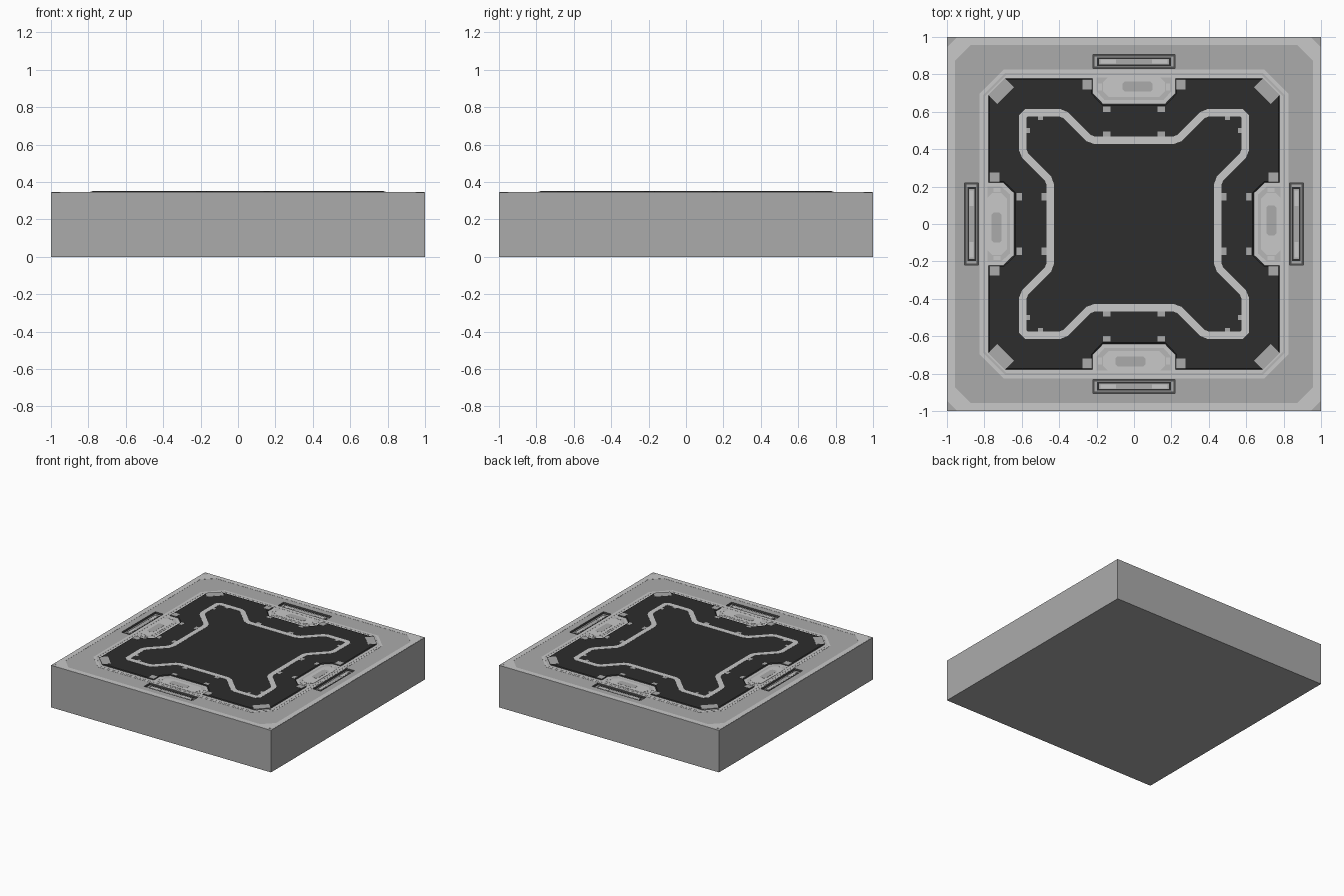
import bpy, bmesh
from mathutils import Vector

if "Cube" in bpy.data.objects:
    bpy.data.objects.remove(bpy.data.objects["Cube"])


def material(name, v):
    m = bpy.data.materials.new(name)
    m.diffuse_color = (v, v, v, 1)
    m.use_nodes = True
    m.node_tree.nodes["Principled BSDF"].inputs["Base Color"].default_value = m.diffuse_color
    return m


MID = material("mid grey", 0.41)
LIGHT = material("light grey", 0.58)
PALE = material("soft grey", 0.47)
DARK = material("charcoal", 0.026)
SHADE = material("slot grey", 0.08)
TOP = 0.345      # top of the slab
PANEL = 0.352    # top of the dark floor panel


def box(x0, x1, y0, y1, c=0.0):
    """Counter-clockwise rectangle, optionally with cut corners."""
    if c == 0:
        return [(x0, y0), (x1, y0), (x1, y1), (x0, y1)]
    return [(x0 + c, y0), (x1 - c, y0), (x1, y0 + c), (x1, y1 - c),
            (x1 - c, y1), (x0 + c, y1), (x0, y1 - c), (x0, y0 + c)]


def rot(pts, k):
    for _ in range(k):
        pts = [(-y, x) for x, y in pts]
    return pts


def around(half):
    """Mirror the right half of the top side, then turn it round all four sides."""
    side = half + [(-x, y) for x, y in reversed(half)]
    return [p for k in range(4) for p in rot(side, k)]


def offset(pts, d):
    """Move a counter-clockwise outline inwards by d."""
    out, n = [], len(pts)
    for i in range(n):
        p = Vector(pts[i])
        a = (p - Vector(pts[i - 1])).normalized()
        b = (Vector(pts[(i + 1) % n]) - p).normalized()
        na, nb = Vector((-a.y, a.x)), Vector((-b.y, b.x))
        q = p + (na + nb) * (d / (1 + na.dot(nb)))
        out.append((q.x, q.y))
    return out


def finish(name, bm, mat):
    me = bpy.data.meshes.new(name)
    bm.to_mesh(me)
    bm.free()
    me.materials.append(mat)
    ob = bpy.data.objects.new(name, me)
    bpy.context.collection.objects.link(ob)
    return ob


def walls(bm, lo, hi):
    for i in range(len(lo)):
        j = (i + 1) % len(lo)
        bm.faces.new((lo[i], lo[j], hi[j], hi[i]))


def plates(name, outlines, z0, z1, mat, slope=0.0, closed=False):
    bm = bmesh.new()
    for pts in outlines:
        lo = [bm.verts.new((x, y, z0)) for x, y in pts]
        hi = [bm.verts.new((x, y, z1)) for x, y in offset(pts, slope)]
        walls(bm, lo, hi)
        bm.faces.new(hi)
        if closed:
            bm.faces.new(lo[::-1])
    return finish(name, bm, mat)


def ring(name, outer, inner, z0, z1, mat):
    bm = bmesh.new()
    lo, hi, ih, il = [[bm.verts.new((x, y, z)) for x, y in pts] for pts, z in
                      ((outer, z0), (outer, z1), (inner, z1), (inner, z0))]
    walls(bm, lo, hi)
    walls(bm, hi, ih)
    walls(bm, ih, il)
    return finish(name, bm, mat)


def four(*shapes):
    return [rot(s, k) for s in shapes for k in range(4)]


def pair(x0, x1, y0, y1):
    return box(x0, x1, y0, y1), box(-x1, -x0, y0, y1)


# slab with a shallow slot cut into each side of the top
slab = plates("slab", [box(-1, 1, -1, 1)], 0, TOP, MID, closed=True)
slab.data.materials.append(SHADE)
SLOT = TOP - 0.015
cutter = plates("slot_cutter", four(box(-0.22, 0.22, 0.832, 0.906)),
                SLOT, TOP + 0.05, MID, closed=True)
cutter.hide_render = True
mod = slab.modifiers.new("slots", "BOOLEAN")
mod.operation, mod.solver, mod.object = "DIFFERENCE", "EXACT", cutter
bpy.context.view_layer.objects.active = slab
bpy.ops.object.modifier_apply(modifier=mod.name)
bpy.data.objects.remove(cutter)
for f in slab.data.polygons:
    c = f.center
    inside = 0.3 < c.z < TOP - 0.001 and max(abs(c.x), abs(c.y)) < 0.95
    f.material_index = 1 if inside else 0

# slot inlays
plates("slot_frame", four(box(-0.21, 0.21, 0.842, 0.896)), SLOT, SLOT + 0.001, MID)
plates("slot_groove", four(box(-0.197, 0.197, 0.846, 0.890)), SLOT, SLOT + 0.002, DARK)
plates("slot_bar", four(box(-0.187, 0.187, 0.853, 0.883)), SLOT, SLOT + 0.003, MID)
plates("slot_bar_ends", four(*pair(0.095, 0.18, 0.857, 0.879)), SLOT, SLOT + 0.004, LIGHT)

# light border round the top edge, with filled inner corners
ring("edge_border", box(-0.998, 0.998, -0.998, 0.998, 0.05),
     box(-0.957, 0.957, -0.957, 0.957, 0.085), TOP - 0.001, TOP + 0.001, LIGHT)

# light surround of the floor panel, with a fine seam
plates("panel_surround", [box(-0.825, 0.825, -0.825, 0.825, 0.128)],
       TOP - 0.001, TOP + 0.001, LIGHT)
seam = box(-0.808, 0.808, -0.808, 0.808, 0.12)
ring("surround_seam", seam, offset(seam, 0.012), TOP, TOP + 0.0018, PALE)

# dark floor panel with a pocket in each side
panel = around([(0.69, 0.78), (0.22, 0.78), (0.22, 0.70), (0.165, 0.642)])
plates("floor_panel", [panel], TOP, PANEL, DARK, slope=0.008)

# pocket inlays
pocket = [(-0.2, 0.782), (-0.2, 0.71), (-0.157, 0.662),
          (0.157, 0.662), (0.2, 0.71), (0.2, 0.782)]
plates("pocket_floor", four(pocket), TOP, TOP + 0.002, PALE)
plates("pocket_tile", four(box(-0.165, 0.165, 0.68, 0.788, 0.03)), TOP, TOP + 0.003, LIGHT)
plates("pocket_clips", four(*pair(0.172, 0.192, 0.715, 0.75)), TOP, TOP + 0.003, LIGHT)
marks = []
for k in range(4):
    s = 1 if k % 2 == 0 else -1
    a, b = sorted((-0.062 * s, 0.1 * s))
    marks.append(rot(box(a, b, 0.708, 0.762, 0.012), k))
plates("tile_inset", marks, TOP, TOP + 0.004, MID)

# light cross-shaped line on the panel
path = around([(0.575, 0.595), (0.395, 0.595), (0.365, 0.582), (0.243, 0.46), (0.21, 0.448)])
ring("cross_line", offset(path, -0.019), offset(path, 0.02), PANEL - 0.001, PANEL + 0.0012, LIGHT)

# small studs beside the pockets and the line
studs = four(*pair(0.225, 0.275, 0.72, 0.772), *pair(0.125, 0.166, 0.60, 0.628),
             *pair(0.125, 0.166, 0.468, 0.494), *pair(0.487, 0.512, 0.556, 0.577))
plates("studs", studs, PANEL - 0.002, PANEL + 0.001, MID)

# diagonal blocks in the panel corners
a, b = 0.045, 0.024
c = 0.711
block = [(c + u - v, c - u - v) for u, v in ((-a, -b), (-a, b), (a, b), (a, -b))]
plates("corner_blocks", four(block), PANEL - 0.002, PANEL + 0.001, MID)

# consistent outward normals on the closed slab and the plates' upper faces
for ob in bpy.context.collection.objects:
    for f in ob.data.polygons:
        if ob != slab and abs(f.normal.z) > 0.9 and f.normal.z < 0:
            f.flip()
